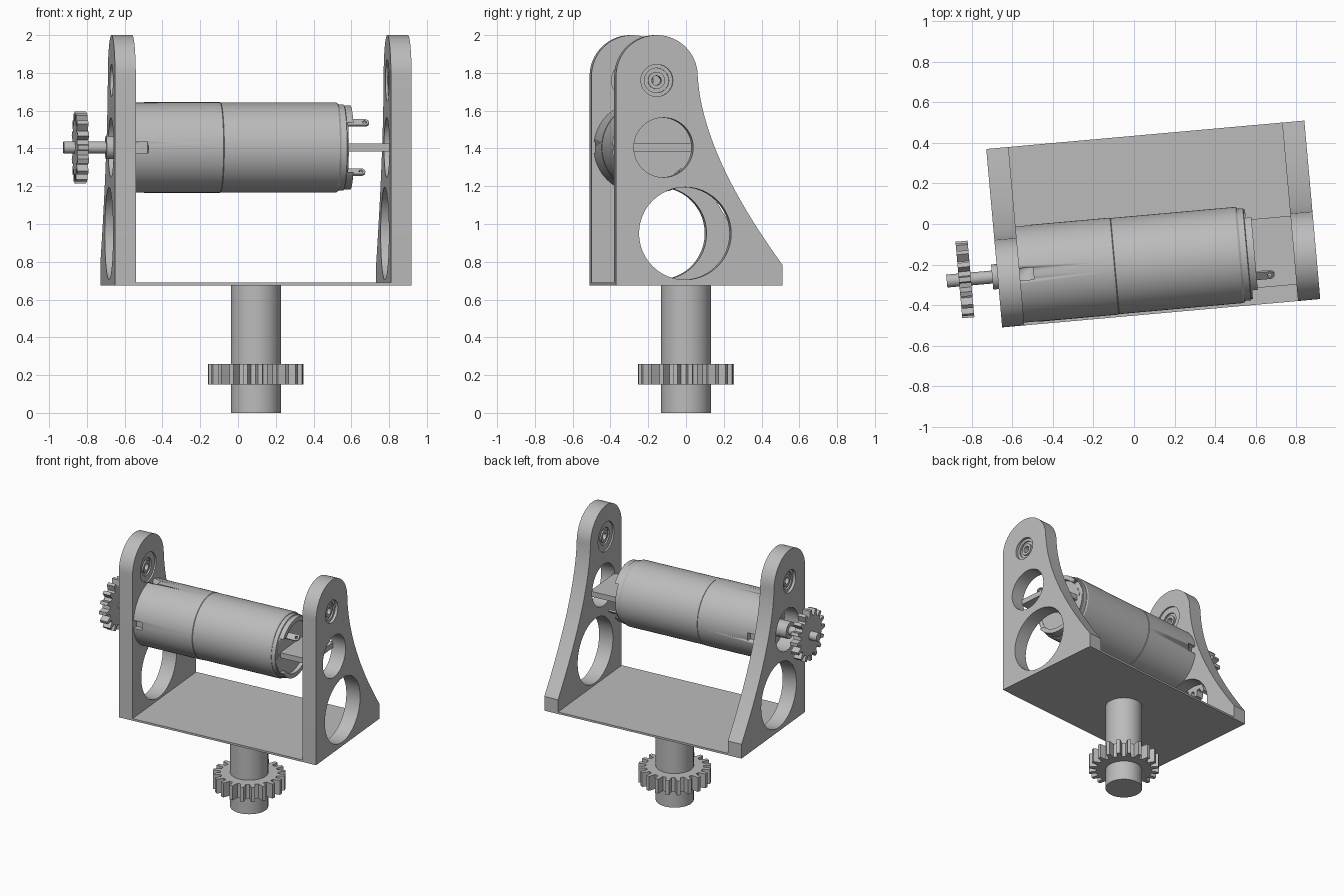
import bpy, bmesh
from math import sin, cos, pi, radians
from mathutils import Matrix, Vector

if "Cube" in bpy.data.objects:
    bpy.data.objects.remove(bpy.data.objects["Cube"])

grey = bpy.data.materials.new("machined_grey")
grey.use_nodes = True
grey.diffuse_color = (0.5, 0.5, 0.5, 1)
grey.node_tree.nodes["Principled BSDF"].inputs["Base Color"].default_value = (0.5, 0.5, 0.5, 1)

# The whole assembly is turned slightly about the pivot shaft
ROOT = Matrix.Translation((0.095, 0, 0)) @ Matrix.Rotation(radians(5.1), 4, 'Z')
# Local x, y, z become depth, height, and length along the motor
SIDE = Matrix(((0, 0, 1, 0), (1, 0, 0, 0), (0, 1, 0, 0), (0, 0, 0, 1)))
MOTOR_V, MOTOR_Z = -0.19, 1.405
MOTOR = Matrix.Translation((0, MOTOR_V, MOTOR_Z)) @ SIDE
PLATE_OUT, PLATE_IN, HALF_DEPTH = 0.788, 0.678, 0.442
FLOOR = 0.675


def finish(name, mesh, matrix):
    mesh.transform(ROOT @ matrix)
    mesh.materials.clear()
    mesh.materials.append(grey)
    ob = bpy.data.objects.new(name, mesh)
    bpy.context.collection.objects.link(ob)
    bpy.ops.object.select_all(action='DESELECT')
    ob.select_set(True)
    bpy.context.view_layer.objects.active = ob
    bpy.ops.object.shade_smooth_by_angle(angle=radians(30))
    return ob


def lathe(name, profile, matrix, closed=False, steps=64):
    """Spin (radius, height) points about local z."""
    bm = bmesh.new()
    verts = [bm.verts.new((r, 0, h)) for r, h in profile]
    edges = [bm.edges.new(p) for p in zip(verts, verts[1:])]
    if closed:
        edges.append(bm.edges.new((verts[-1], verts[0])))
    bmesh.ops.spin(bm, geom=verts + edges, axis=(0, 0, 1), cent=(0, 0, 0),
                   angle=2 * pi, steps=steps, use_duplicate=False)
    bmesh.ops.remove_doubles(bm, verts=bm.verts, dist=0.0001)
    bmesh.ops.recalc_face_normals(bm, faces=bm.faces)
    mesh = bpy.data.meshes.new(name)
    bm.to_mesh(mesh)
    bm.free()
    return finish(name, mesh, matrix)


def rod(name, radius, low, high, matrix):
    return lathe(name, [(0, low), (radius, low), (radius, high), (0, high)], matrix)


def extrude(name, outlines, low, high, matrix):
    """Extrude a filled outline with holes along local z."""
    curve = bpy.data.curves.new(name, 'CURVE')
    curve.dimensions = '2D'
    curve.fill_mode = 'BOTH'
    curve.extrude = (high - low) / 2
    for outline in outlines:
        spline = curve.splines.new('POLY')
        spline.points.add(len(outline) - 1)
        for point, (a, b) in zip(spline.points, outline):
            point.co = (a, b, 0, 1)
        spline.use_cyclic_u = True
    temp = bpy.data.objects.new(name + "_outline", curve)
    mesh = bpy.data.meshes.new_from_object(temp)
    bpy.data.objects.remove(temp)
    bm = bmesh.new()
    bm.from_mesh(mesh)
    bmesh.ops.remove_doubles(bm, verts=bm.verts, dist=0.0001)
    bmesh.ops.recalc_face_normals(bm, faces=bm.faces)
    bm.to_mesh(mesh)
    bm.free()
    return finish(name, mesh, matrix @ Matrix.Translation((0, 0, (low + high) / 2)))


def box(name, low, high, matrix=Matrix()):
    low, high = Vector(low), Vector(high)
    bm = bmesh.new()
    bmesh.ops.create_cube(bm, size=1)
    for v in bm.verts:
        v.co = (low + high) / 2 + v.co * (high - low)
    mesh = bpy.data.meshes.new(name)
    bm.to_mesh(mesh)
    bm.free()
    return finish(name, mesh, matrix)


def cut(target, cutters):
    for cutter in cutters:
        mod = target.modifiers.new("slot", 'BOOLEAN')
        mod.operation, mod.solver, mod.object = 'DIFFERENCE', 'EXACT', cutter
        cutter.hide_render = True
        bpy.context.view_layer.objects.active = target
        bpy.ops.object.modifier_apply(modifier=mod.name)
        bpy.data.objects.remove(cutter)


def arc(a, b, r, start=0, end=360, n=48):
    full = end - start == 360
    angles = [radians(start + (end - start) * i / n) for i in range(n if full else n + 1)]
    return [(a + r * cos(t), b + r * sin(t)) for t in angles]


def gear_outline(teeth, root, tip):
    points = []
    for i in range(teeth):
        for share, r in ((-0.3, root), (-0.16, tip), (0.16, tip), (0.3, root)):
            t = 2 * pi * (i + share) / teeth
            points.append((r * cos(t), r * sin(t)))
    return points


# Side plates: rounded top, sweeping rear edge and three holes
bearing = (-0.225, 1.76)
rounded_top = arc(-0.225, 1.783, 0.217, 180, 0, 32)
start, bend, end = Vector((-0.008, 1.783)), Vector((0.015, 1.37)), Vector((HALF_DEPTH, 0.784))
sweep = [tuple(start * (1 - t) ** 2 + bend * 2 * t * (1 - t) + end * t * t)
         for t in [i / 20 for i in range(1, 21)]]
outline = [(-HALF_DEPTH, FLOOR)] + rounded_top + sweep + [(HALF_DEPTH, FLOOR)]
holes = [arc(*bearing, 0.11), arc(MOTOR_V, MOTOR_Z, 0.158), arc(-0.075, 0.95, 0.245)]
for side, label in ((-1, "right"), (1, "left")):
    low, high = sorted((side * PLATE_IN, side * PLATE_OUT))
    extrude(label + "_side_plate", [outline] + holes, low, high, SIDE)
    # Bearing seat lip on the outside, then stepped bearing races
    place = Matrix.Translation((0, bearing[0], bearing[1])) @ SIDE
    o, i = side * PLATE_OUT, side * (PLATE_IN + 0.012)
    lip, shield = side * (PLATE_OUT - 0.02), side * 0.012
    lathe(label + "_bearing_seat", [(0.085, o), (0.11, o), (0.11, lip), (0.085, lip)], place, True)
    lathe(label + "_bearing", [(0.11, i), (0.11, lip), (0.065, lip), (0.065, lip - shield),
                               (0.045, lip - shield), (0.045, lip), (0.025, lip), (0.025, i),
                               (0.045, i), (0.045, i + shield), (0.065, i + shield), (0.065, i)],
          place, True)

# Floor plate and pivot shaft with its gear
box("floor_plate", (-PLATE_IN, -HALF_DEPTH, FLOOR), (PLATE_IN, HALF_DEPTH, FLOOR + 0.015))
rod("pivot_shaft", 0.132, 0, FLOOR, Matrix())
extrude("pivot_gear", [gear_outline(20, 0.2, 0.253), arc(0, 0, 0.13)], 0.15, 0.26, Matrix())

# Motor: gearbox with four slots at its front end, then the can
gearbox = lathe("motor_gearbox", [(0, -PLATE_IN), (0.24, -PLATE_IN), (0.24, -0.21),
                                  (0.236, -0.206), (0, -0.206)], MOTOR)
cut(gearbox, [box("slot_cutter", (0.2, -0.03, -0.7), (0.3, 0.03, -0.61),
                  MOTOR @ Matrix.Rotation(k * pi / 2, 4, 'Z')) for k in range(4)])
lathe("motor_can", [(0, -0.206), (0.238, -0.206), (0.238, 0.408), (0.232, 0.418), (0, 0.418)], MOTOR)

# Motor end cap: raised rim, open towards the front and back
cap = lathe("motor_end_cap", [(0, 0.418), (0.228, 0.418), (0.228, 0.447), (0.222, 0.45),
                              (0.222, 0.485), (0.19, 0.485), (0.19, 0.455), (0, 0.455)], MOTOR)
cut(cap, [box("rim_cutter", (-0.3, -0.13, 0.457), (0.3, 0.13, 0.55), MOTOR)])

# Terminal tabs with an eyelet, set flat to the motor's radius
for k, label in ((0, "upper"), (1, "lower")):
    tab = [(-0.024, 0.44), (0.024, 0.44)] + arc(0, 0.55, 0.024, 0, 180, 12)
    turn = Matrix.Rotation(radians(130 + 180 * k), 4, 'Z') @ Matrix.Translation((0.17, 0, 0))
    stand = Matrix(((0, 0, 1, 0), (1, 0, 0, 0), (0, 1, 0, 0), (0, 0, 0, 1)))
    extrude(label + "_terminal", [tab, arc(0, 0.55, 0.011, n=16)], -0.006, 0.006,
            MOTOR @ turn @ stand)

# Support strip from the motor end to the left plate
box("support_strip", (0.45, MOTOR_V - 0.17, 1.385), (PLATE_IN + 0.01, MOTOR_V + 0.17, 1.425))

# Drive shaft, boss and pinion outside the right plate
rod("motor_boss", 0.062, -0.815, -0.67, MOTOR)
rod("drive_shaft", 0.032, -1.04, -0.67, MOTOR)
extrude("pinion", [gear_outline(16, 0.145, 0.19), arc(0, 0, 0.031)], -0.98, -0.92, MOTOR)
